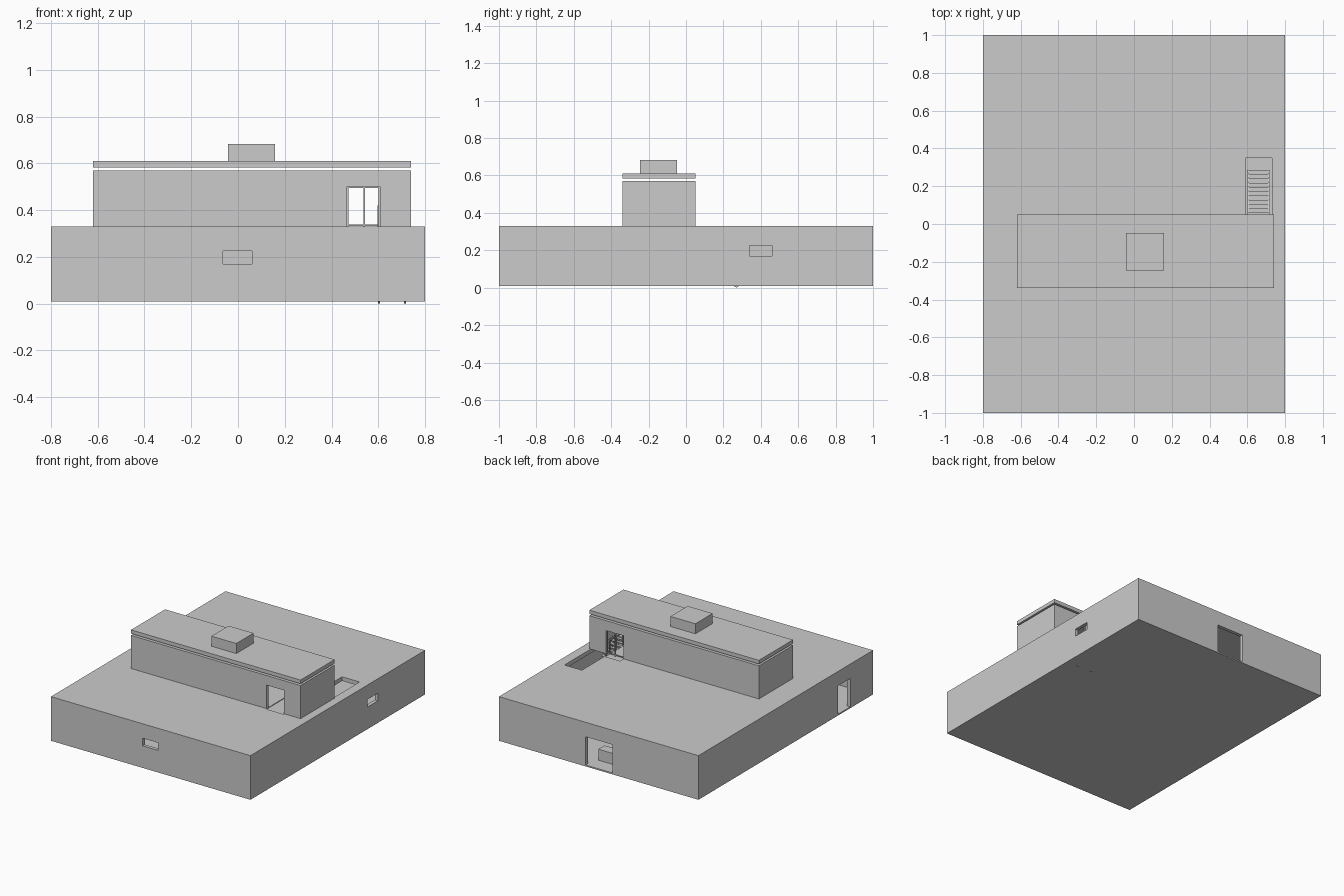
import bpy, bmesh

if "Cube" in bpy.data.objects:
    bpy.data.objects.remove(bpy.data.objects["Cube"])


def box(name, x0, x1, y0, y1, z0, z1):
    """Axis-aligned block given by its limits."""
    bm = bmesh.new()
    bmesh.ops.create_cube(bm, size=1)
    for v in bm.verts:
        v.co.x = x1 if v.co.x > 0 else x0
        v.co.y = y1 if v.co.y > 0 else y0
        v.co.z = z1 if v.co.z > 0 else z0
    return to_object(name, bm)


def to_object(name, bm):
    bmesh.ops.recalc_face_normals(bm, faces=bm.faces)
    me = bpy.data.meshes.new(name)
    bm.to_mesh(me)
    bm.free()
    ob = bpy.data.objects.new(name, me)
    bpy.context.collection.objects.link(ob)
    return ob


def cut(ob, *limits):
    """Subtract a block from an object and remove the cutter."""
    cutter = box("cutter", *limits)
    cutter.hide_render = True
    mod = ob.modifiers.new("cut", 'BOOLEAN')
    mod.operation = 'DIFFERENCE'
    mod.solver = 'EXACT'
    mod.object = cutter
    bpy.context.view_layer.objects.active = ob
    bpy.ops.object.modifier_apply(modifier=mod.name)
    bpy.data.objects.remove(cutter)


# Hollow ground floor with windows, doors and the stairwell
ground = box("ground_floor", -0.8, 0.8, -1, 1, 0.01, 0.33)
for limits in [
    (-0.775, 0.775, -0.975, 0.975, 0.02, 0.30),   # room
    (-0.065, 0.06, -1.1, -0.9, 0.17, 0.225),      # front window
    (0.7, 0.9, 0.34, 0.46, 0.17, 0.225),          # right window
    (-0.11, 0.105, 0.9, 1.1, 0.02, 0.225),        # back door
    (-0.9, -0.7, -0.74, -0.6, 0.02, 0.225),       # left door
    (0.59, 0.73, -0.22, 0.35, 0.25, 0.40),        # stairwell
    (0.467, 0.608, -0.347, 0.09, 0.325, 0.40),    # threshold notch
]:
    cut(ground, *limits)

# Interior partition and desk
box("partition", -0.775, 0.775, -0.36, -0.34, 0.02, 0.30)
box("desk", -0.11, 0.08, 0.82, 0.89, 0.02, 0.10)

# Upper storey with a doorway running from front to back
upper = box("upper_floor", -0.62, 0.74, -0.34, 0.05, 0.33, 0.57)
cut(upper, -0.60, 0.72, -0.32, 0.03, 0.30, 0.55)
cut(upper, 0.467, 0.608, -0.5, 0.2, 0.30, 0.50)

# Floating roof slab and the rooftop block
box("roof_slab", -0.62, 0.74, -0.34, 0.05, 0.583, 0.61)
box("roof_block", -0.042, 0.158, -0.245, -0.048, 0.61, 0.683)

# Stair treads
STEPS, TREAD, START = 22, 0.0225, 0.285
rise = 0.31 / STEPS
for i in range(STEPS):
    y, z = START - i * TREAD, 0.02 + (i + 1) * rise
    box("stair_tread", 0.604, 0.714, y - TREAD, y, z - 0.006, z)

# Sloping stringers on both sides of the stairs
for x in (0.598, 0.709):
    bm = bmesh.new()
    profile = [(0.285, 0.035), (0.285, 0.01), (0.27, 0.0), (-0.215, 0.30), (-0.215, 0.33)]
    face = bm.faces.new([bm.verts.new((x, y, z)) for y, z in profile])
    ext = bmesh.ops.extrude_face_region(bm, geom=[face])
    moved = [g for g in ext["geom"] if isinstance(g, bmesh.types.BMVert)]
    bmesh.ops.translate(bm, verts=moved, vec=(0.01, 0, 0))
    to_object("stair_stringer", bm)

# Frame with centre mullion in the back doorway
for x in (0.467, 0.537, 0.602):
    box("door_frame_post", x, x + 0.006, 0.035, 0.043, 0.325, 0.50)
for z in (0.332, 0.494):
    box("door_frame_bar", 0.467, 0.608, 0.035, 0.043, z, z + 0.006)

# Guard rail beside the stairwell
for i in range(4):
    y = -0.21 + i * 0.075
    box("guard_post", 0.597, 0.603, y, y + 0.006, 0.325, 0.415)
box("guard_rail", 0.596, 0.604, -0.21, 0.022, 0.412, 0.42)
